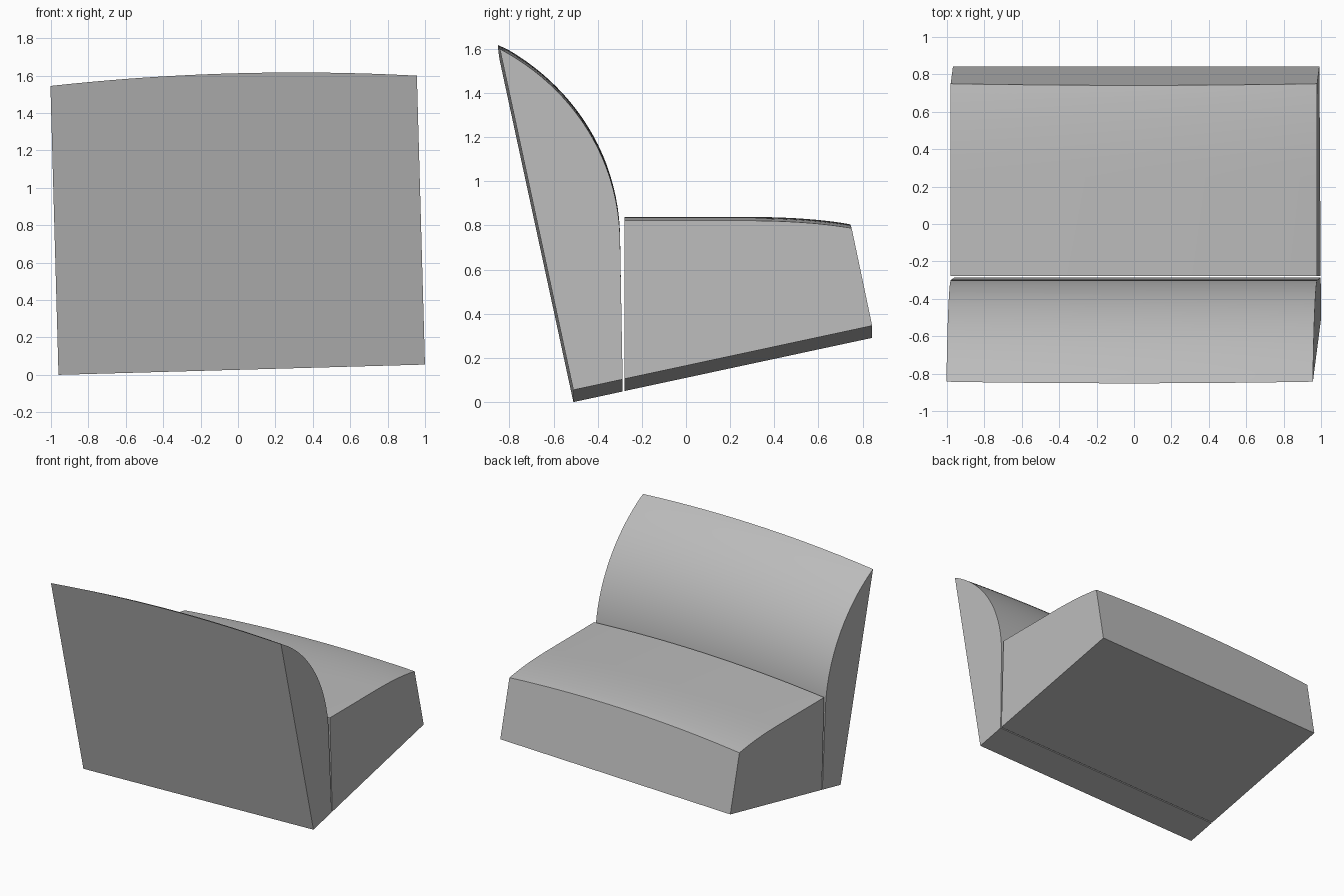
import bpy
import bmesh
from math import sin, cos
from mathutils import Vector
from mathutils.geometry import interpolate_bezier

cube = bpy.data.objects.get("Cube")
if cube:
    bpy.data.objects.remove(cube, do_unlink=True)

HALF = 0.98      # half width of the seat unit
CROWN = 0.04     # upward bow of the upper surfaces across the width
ROLL = 0.028     # sideways tilt of the whole unit
LEAN = -0.217    # slope of the rear and front planes
SLICES = 32

grey = bpy.data.materials.new("plain_grey")
grey.use_nodes = True
colour = (0.5, 0.5, 0.5, 1)
grey.diffuse_color = colour
grey.node_tree.nodes["Principled BSDF"].inputs["Base Color"].default_value = colour


def bezier(a, b, c, d, count):
    return [p.to_2d() for p in interpolate_bezier(
        *(Vector((*p, 0)) for p in (a, b, c, d)), count)]


def crowned_block(name, base, top):
    """Sweep a side profile across the width, bowing its upper points."""
    bm = bmesh.new()
    rings = []
    for i in range(SLICES + 1):
        t = 2 * i / SLICES - 1
        s = t * HALF
        bow = CROWN * (1 - t * t)
        profile = list(base) + [(y, h + bow) for y, h in top]
        # the last point slides along its sloping plane
        y, h = profile[-1]
        profile[-1] = (y + LEAN * bow, h)
        rings.append([bm.verts.new((0.02 + s * cos(ROLL) - h * sin(ROLL), y,
                                    0.0275 + s * sin(ROLL) + h * cos(ROLL)))
                      for y, h in profile])
    n = len(rings[0])
    for a, b in zip(rings, rings[1:]):
        for j in range(n):
            k = (j + 1) % n
            bm.faces.new((a[j], a[k], b[k], b[j]))
    bm.faces.new(rings[0])
    bm.faces.new(rings[-1])
    bmesh.ops.recalc_face_normals(bm, faces=bm.faces)
    mesh = bpy.data.meshes.new(name)
    bm.to_mesh(mesh)
    bm.free()
    mesh.materials.append(grey)
    obj = bpy.data.objects.new(name, mesh)
    bpy.context.collection.objects.link(obj)
    bpy.ops.object.select_all(action='DESELECT')
    obj.select_set(True)
    bpy.context.view_layer.objects.active = obj
    bpy.ops.object.shade_smooth_by_angle()
    return obj


# Backrest: sloping rear plane, curved face towards the seat
crowned_block("backrest", [(-0.51, 0), (-0.287, 0.048)],
              bezier((-0.298, 0.65), (-0.296, 1.07), (-0.54, 1.385), (-0.843, 1.545), 24))

# Seat: flat top that rolls down slightly to the outer edge
crowned_block("seat", [(0.843, 0.291), (-0.279, 0.05)],
              [(-0.279, 0.767)] +
              bezier((0.25, 0.767), (0.45, 0.767), (0.6, 0.758), (0.75, 0.733), 12))
